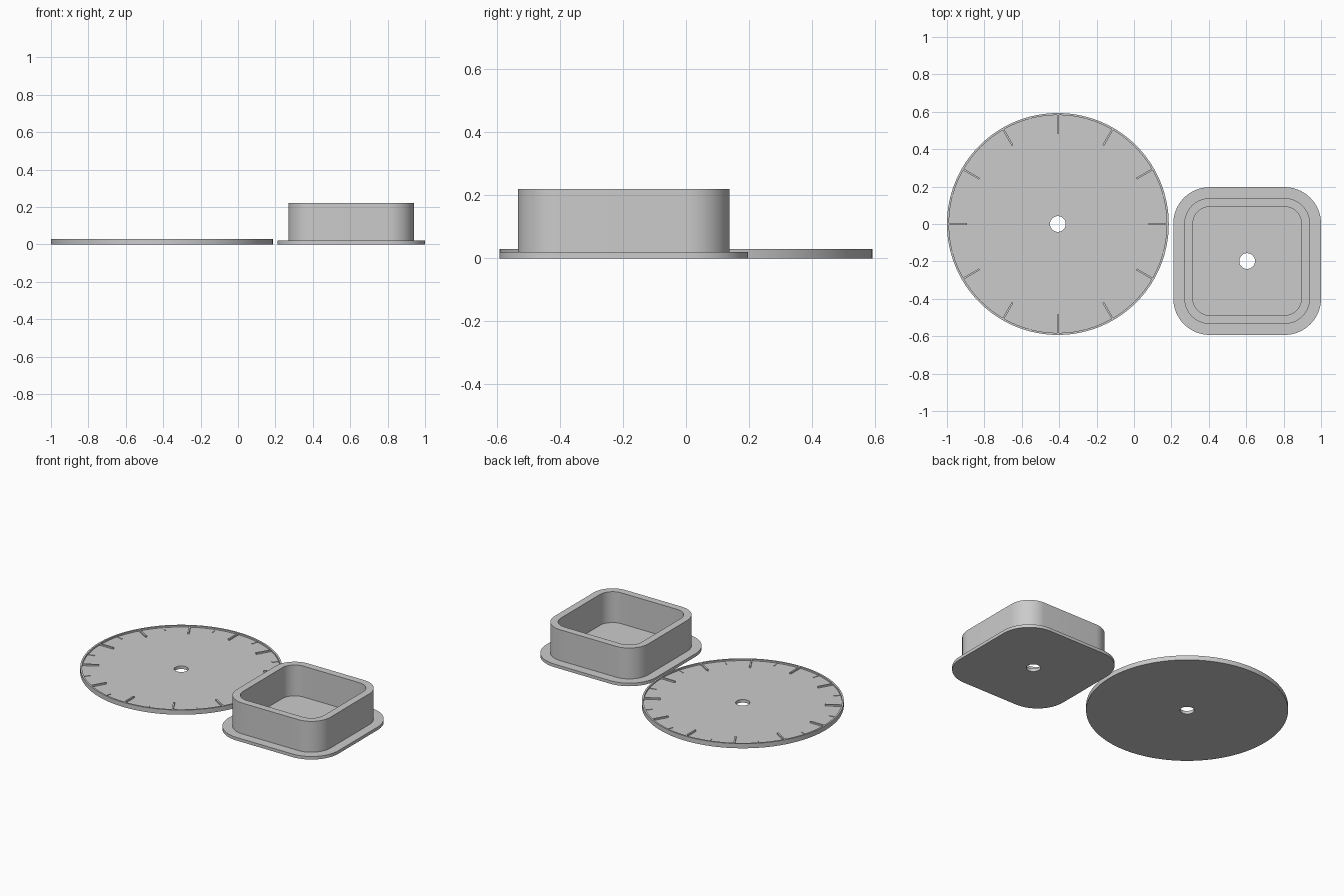
import bpy, bmesh, math
from mathutils import Matrix

if "Cube" in bpy.data.objects:
    bpy.data.objects.remove(bpy.data.objects["Cube"])

grey = bpy.data.materials.new("light_grey")
grey.diffuse_color = (0.6, 0.6, 0.6, 1)
grey.use_nodes = True
grey.node_tree.nodes["Principled BSDF"].inputs["Base Color"].default_value = grey.diffuse_color


def finish(bm, name):
    bmesh.ops.remove_doubles(bm, verts=bm.verts, dist=1e-5)
    bmesh.ops.recalc_face_normals(bm, faces=bm.faces)
    me = bpy.data.meshes.new(name)
    bm.to_mesh(me)
    bm.free()
    me.materials.append(grey)
    ob = bpy.data.objects.new(name, me)
    bpy.context.collection.objects.link(ob)
    bpy.ops.object.select_all(action='DESELECT')
    ob.select_set(True)
    bpy.context.view_layer.objects.active = ob
    bpy.ops.object.shade_smooth_by_angle(angle=math.radians(30))
    return ob


def rounded_loop(bm, cx, cy, half, radius, z, steps):
    """Rounded square outline; radius == half gives a circle."""
    loop = []
    for q in range(4):
        mid = math.pi / 4 + q * math.pi / 2
        ox = math.copysign(half - radius, math.cos(mid))
        oy = math.copysign(half - radius, math.sin(mid))
        for i in range(steps + 1):
            a = (q + i / steps) * math.pi / 2
            loop.append(bm.verts.new((cx + ox + radius * math.cos(a),
                                      cy + oy + radius * math.sin(a), z)))
    return loop


def loft_ring(name, cx, cy, sections, steps):
    """Closed skin through a cycle of (half size, corner radius, z) outlines."""
    bm = bmesh.new()
    loops = [rounded_loop(bm, cx, cy, h, r, z, steps) for h, r, z in sections]
    for k, a in enumerate(loops):
        b = loops[(k + 1) % len(loops)]
        n = len(a)
        for i in range(n):
            j = (i + 1) % n
            bm.faces.new((a[i], a[j], b[j], b[i]))
    return finish(bm, name)


DX, DY, R = -0.407, 0.0, 0.593
HOLE = 0.042

# Round dial with a thin raised rim and a centre hole
loft_ring("dial", DX, DY, [
    (HOLE, HOLE, 0), (R, R, 0), (R, R, 0.03),
    (0.582, 0.582, 0.03), (0.582, 0.582, 0.02), (HOLE, HOLE, 0.02)], 32)

# Square tray: flange, hollow wall, floor with a centre hole
loft_ring("tray", 0.605, -0.198, [
    (HOLE, HOLE, 0), (0.395, 0.195, 0), (0.395, 0.195, 0.02),
    (0.336, 0.136, 0.02), (0.336, 0.136, 0.22),
    (0.29, 0.09, 0.22), (0.29, 0.09, 0.02), (HOLE, HOLE, 0.02)], 16)


def ticks(name, start, width, top, offset):
    bm = bmesh.new()
    end, low = 0.585, 0.018
    for k in range(12):
        m = (Matrix.Translation((DX, DY, 0))
             @ Matrix.Rotation(math.radians(30 * k + offset), 4, 'Z')
             @ Matrix.Translation(((start + end) / 2, 0, (low + top) / 2))
             @ Matrix.Diagonal((end - start, width, top - low, 1)))
        bmesh.ops.create_cube(bm, size=1, matrix=m)
    return finish(bm, name)


# Raised marks around the dial
ticks("long_marks", 0.485, 0.01, 0.0298, 0)
ticks("short_marks", 0.54, 0.008, 0.023, 15)
